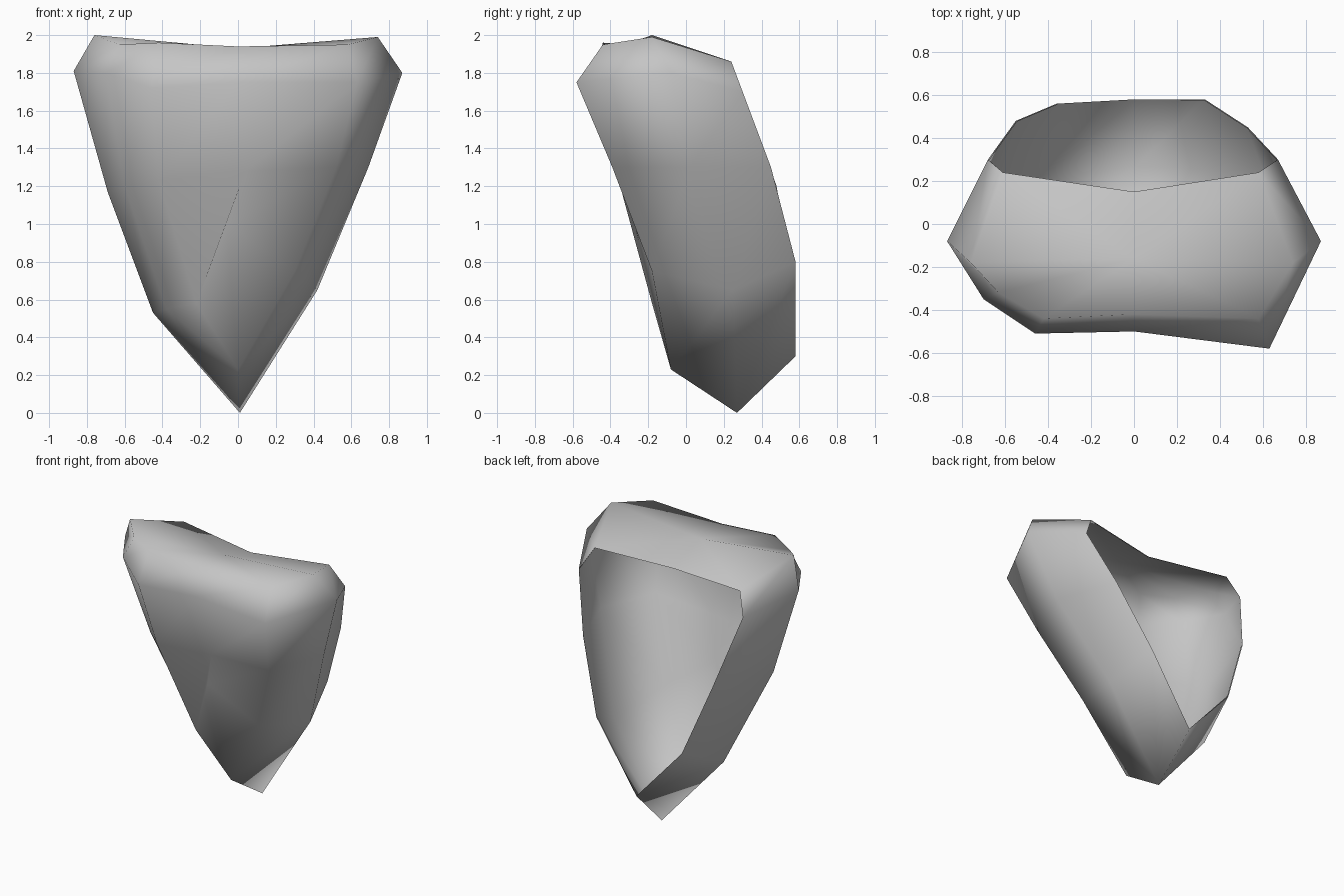
import bpy, bmesh

if "Cube" in bpy.data.objects:
    bpy.data.objects.remove(bpy.data.objects["Cube"], do_unlink=True)

# Plain grey material
grey = bpy.data.materials.new("plain_grey")
grey.use_nodes = True
colour = (0.56, 0.56, 0.56, 1)
grey.diffuse_color = colour
grey.node_tree.nodes["Principled BSDF"].inputs["Base Color"].default_value = colour

# Left half from top to bottom: back rim, side ridge, front corner
LEFT = [
    [(.58, .24, 1.86), (.74, -.18, 1.99), (.58, -.44, 1.95)],
    [(.67, .3, 1.7), (.87, -.08, 1.8), (.63, -.58, 1.75)],
    [(.53, .45, 1.3), (.69, .02, 1.3), (.52, -.39, 1.3)],
    [(.33, .58, .8), (.42, .25, .65), (.3, -.18, .75)],
]
# Right half, with a chamfer between the front corner and the side ridge
RIGHT = [
    [(-.42, -.44, 1.96), (-.63, -.32, 1.95), (-.76, -.18, 2), (-.61, .24, 1.86)],
    [(-.46, -.51, 1.72), (-.7, -.35, 1.8), (-.87, -.08, 1.81), (-.68, .3, 1.7)],
    [(-.42, -.35, 1.23), (-.6, -.17, 1.2), (-.69, -.04, 1.17), (-.55, .48, 1.2)],
    [(-.22, -.18, .58), (-.38, .01, .55), (-.45, .2, .53), (-.36, .56, .7)],
]
# The lowest centre point lies on a shallow diagonal crease
CENTRE = [(0, -.42, 1.94), (0, -.5, 1.75), (.04, -.37, 1.28), (-.06, -.27, 1)]
BOTTOM = [(0, .58, .3), (.01, .27, 0), (0, -.08, .23)]

bm = bmesh.new()


def face(*verts):
    """Add a face, dropping repeated corners."""
    unique = list(dict.fromkeys(verts))
    if len(unique) > 2:
        bm.faces.new(unique)


# Full rows run from one back rim around the front to the other
rows = [[bm.verts.new(p) for p in left + [centre] + right]
        for left, centre, right in zip(LEFT, CENTRE, RIGHT)]
rim, tip, low = [bm.verts.new(p) for p in BOTTOM]
rows.append([rim, tip, low, low, low, low, tip, rim])

# Sides and front
for upper, lower in zip(rows, rows[1:]):
    for i in range(len(upper) - 1):
        face(upper[i], upper[i + 1], lower[i + 1], lower[i])

# Dipped top
top = rows[0]
rim_mid = bm.verts.new((0, .15, 1.83))
top_mid = bm.verts.new((0, -.16, 1.93))
for half in (top[:4], top[:2:-1]):
    face(half[0], rim_mid, top_mid, half[1])
    for a, b in zip(half[1:], half[2:]):
        face(top_mid, a, b)

# Turn the normals away from the hollow
bmesh.ops.recalc_face_normals(bm, faces=bm.faces[:])
front = min(bm.faces, key=lambda f: f.calc_center_median().y)
if front.normal.y > 0:
    bmesh.ops.reverse_faces(bm, faces=bm.faces[:])

mesh = bpy.data.meshes.new("curved_guard_shell")
bm.to_mesh(mesh)
bm.free()
mesh.materials.append(grey)
shell = bpy.data.objects.new("curved_guard_shell", mesh)
bpy.context.collection.objects.link(shell)

# Very thin wall with a knife-edge rim, open at the back
wall = shell.modifiers.new("wall", "SOLIDIFY")
wall.thickness = .005
wall.offset = -1
wall.use_rim = False

bpy.ops.object.select_all(action="DESELECT")
shell.select_set(True)
bpy.context.view_layer.objects.active = shell
bpy.ops.object.modifier_apply(modifier="wall")
bpy.ops.object.shade_smooth()
